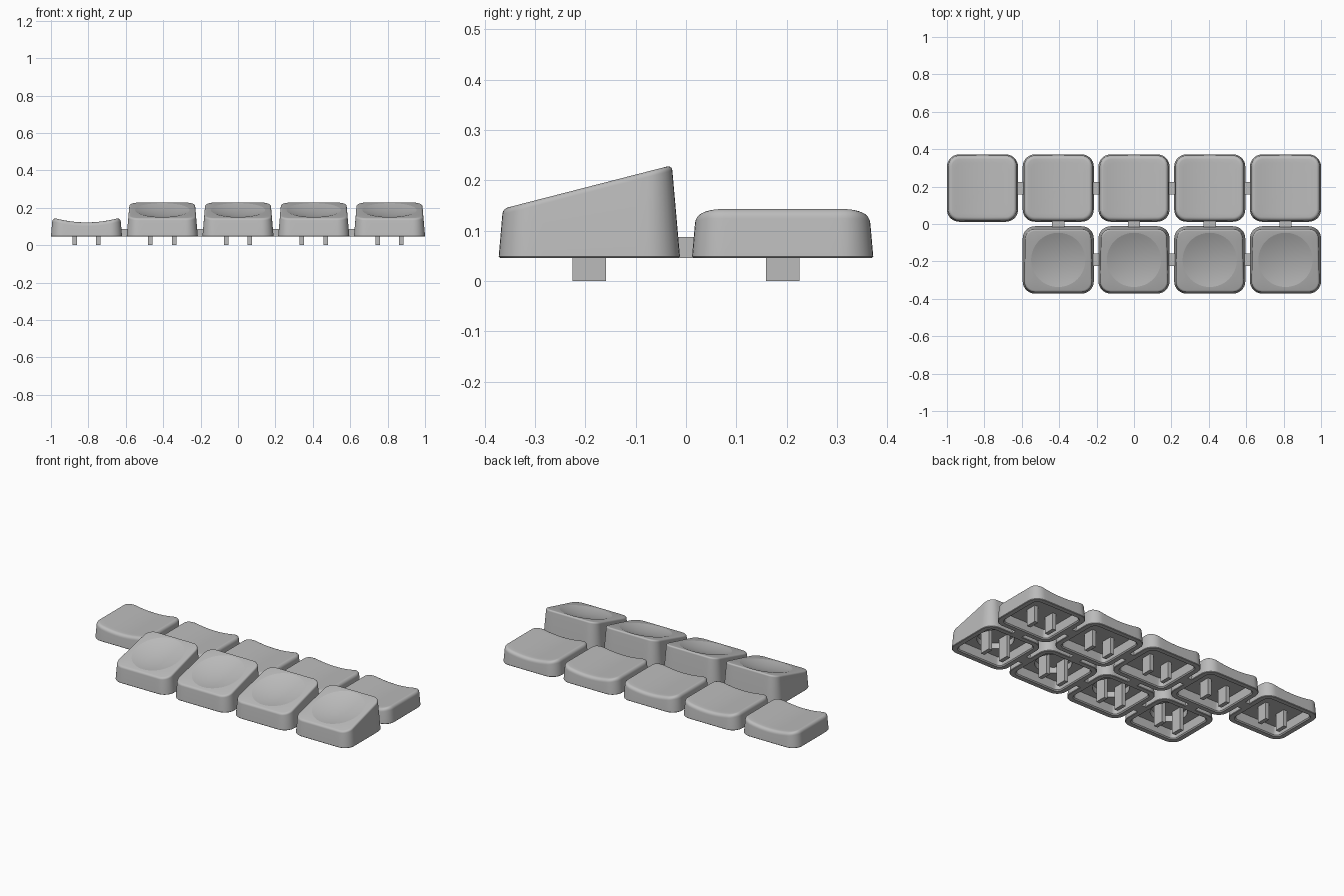
import bpy, bmesh, math
from mathutils import Vector

cube = bpy.data.objects.get("Cube")
if cube:
    bpy.data.objects.remove(cube)

grey = bpy.data.materials.new("warm_grey")
grey.use_nodes = True
colour = (0.5, 0.5, 0.5, 1)
grey.diffuse_color = colour
grey.node_tree.nodes["Principled BSDF"].inputs["Base Color"].default_value = colour

HALF_X, HALF_Y, RADIUS = 0.19, 0.18, 0.065
BASE, CEILING, TAPER = 0.046, 0.1, 0.085
PITCH, ROW_Y = 0.405, 0.192


def outline(arc=8, side=10):
    """Rounded rectangle as (point, outward normal) pairs."""
    arcs = []
    for q, (sx, sy) in enumerate(((1, 1), (-1, 1), (-1, -1), (1, -1))):
        centre = Vector((sx * (HALF_X - RADIUS), sy * (HALF_Y - RADIUS)))
        angles = [(q + i / arc) * math.pi / 2 for i in range(arc + 1)]
        normals = [Vector((math.cos(a), math.sin(a))) for a in angles]
        arcs.append([(centre + n * RADIUS, n) for n in normals])
    points = []
    for q in range(4):
        points += arcs[q]
        (a, n), (b, _) = arcs[q][-1], arcs[(q + 1) % 4][0]
        points += [(a.lerp(b, i / side), n) for i in range(1, side)]
    return points


def scooped(x, y):
    """Top height dished across the width."""
    return 0.122 + min(abs(x), 0.168) ** 2 / 1.28


def sloped(x, y):
    """Top height rising toward the back."""
    return 0.188 + 0.257 * y


def cap_mesh(name, height, bevel, dish):
    shape = outline()
    bm = bmesh.new()

    def ring(coords):
        return [bm.verts.new(c) for c in coords]

    def inset(d, z):
        return ring([(*(p - n * d), z) for p, n in shape])

    def bridge(a, b):
        for i in range(len(a)):
            j = (i + 1) % len(a)
            bm.faces.new((a[i], a[j], b[j], b[i]))

    # Hollow underside, rim and foot of the wall
    rings = [inset(0.043, CEILING), inset(0.036, BASE + 0.006),
             inset(0.03, BASE), inset(0.003, BASE), inset(0, BASE + 0.003)]
    ceiling = rings[0]

    # Tapered wall and rounded top edge
    for step in range(6):
        a = step / 5 * math.pi / 2
        coords = []
        for p, n in shape:
            wall = TAPER * (height(*p) - bevel - BASE)
            q = p - n * (wall + bevel * (1 - math.cos(a)))
            coords.append((*q, height(*q) - bevel * (1 - math.sin(a))))
        rings.append(ring(coords))

    # Top surface, with a round hollow where wanted
    edge = [v.co.xy for v in rings[-1]]
    if dish:
        for k in range(8):
            r = dish * (1 - k / 8)
            drop = 0.02 * (1 - (r / dish) ** 2)
            flat = [p.normalized() * r for p in edge]
            rings.append(ring([(*p, height(*p) - drop) for p in flat]))
    else:
        for k in range(1, 8):
            flat = [p * (1 - k / 8) for p in edge]
            rings.append(ring([(*p, height(*p)) for p in flat]))
    for a, b in zip(rings, rings[1:]):
        bridge(a, b)
    tip = bm.verts.new((0, 0, height(0, 0) - (0.02 if dish else 0)))
    last = rings[-1]
    for i in range(len(last)):
        bm.faces.new((last[i], last[(i + 1) % len(last)], tip))

    # Ceiling, with a deeper pocket in the tall caps
    if dish:
        edge = [v.co.xy.normalized() * 0.1 for v in ceiling]
        mouth = ring([(*p, CEILING) for p in edge])
        roof = ring([(*p, 0.135) for p in edge])
        bridge(mouth, ceiling)
        bridge(roof, mouth)
        ceiling = roof
    bm.faces.new(list(reversed(ceiling)))
    bmesh.ops.recalc_face_normals(bm, faces=bm.faces)

    # Crisp line around the round hollow
    if dish:
        rim = set(rings[11])
        for e in bm.edges:
            if e.verts[0] in rim and e.verts[1] in rim:
                e.smooth = False
    mesh = bpy.data.meshes.new(name)
    bm.to_mesh(mesh)
    bm.free()
    mesh.materials.append(grey)
    return mesh


def box(name, x, y, low, high, sx, sy):
    bpy.ops.mesh.primitive_cube_add(size=1, location=(x, y, (low + high) / 2))
    ob = bpy.context.object
    ob.name = name
    ob.scale = (sx, sy, high - low)
    ob.data.materials.append(grey)


def row(name, mesh, columns, y, stem_top):
    for i, c in enumerate(columns):
        x = c * PITCH
        cap = bpy.data.objects.new(f"{name}_cap_{i + 1}", mesh)
        cap.location = (x, y, 0)
        bpy.context.collection.objects.link(cap)
        if i == 0:
            bpy.ops.object.select_all(action="DESELECT")
            cap.select_set(True)
            bpy.context.view_layer.objects.active = cap
            bpy.ops.object.shade_smooth_by_angle(angle=math.radians(32))
        # Pair of mounting stems under each cap
        for side in (-1, 1):
            box(f"{name}_stem", x + side * 0.063, y, 0, stem_top, 0.024, 0.066)
        # Bridge to the next cap in the row
        if i:
            box(f"{name}_bridge", x - PITCH / 2, y, BASE, 0.088, 0.075, 0.066)


row("back", cap_mesh("scooped_cap", scooped, 0.02, 0), range(-2, 3), ROW_Y, 0.105)
row("front", cap_mesh("sloped_cap", sloped, 0.011, 0.145), range(-1, 3), -ROW_Y, 0.14)

# Bridges joining the two rows
for column in range(-1, 3):
    box("row_bridge", column * PITCH, 0, BASE, 0.088, 0.066, 0.075)
